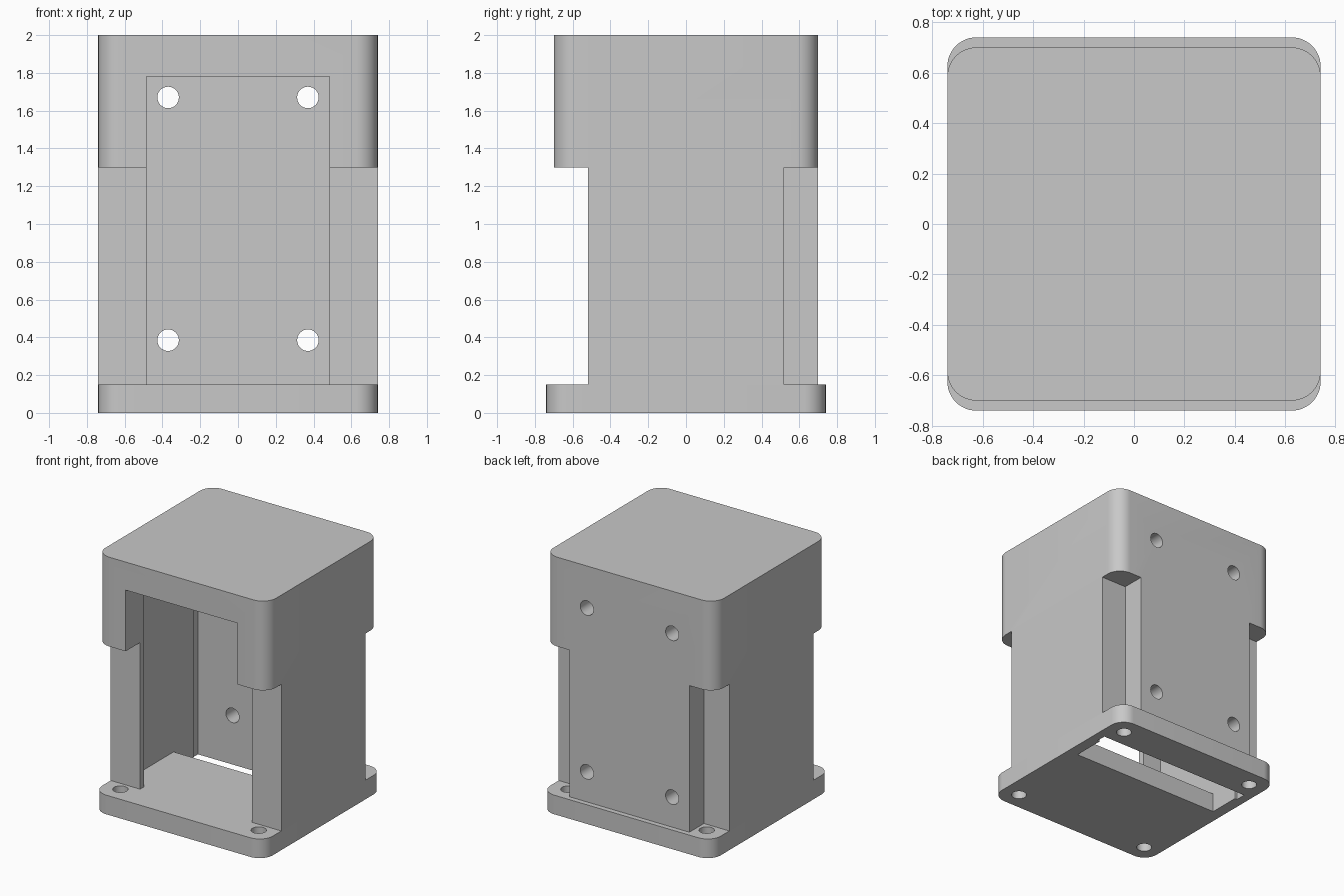
import bpy
import bmesh
import math

cube = bpy.data.objects.get("Cube")
if cube:
    bpy.data.objects.remove(cube, do_unlink=True)

BASE_TOP = 0.15
STEP = 1.3
CEILING = 1.78
TOP = 2.0

grey = bpy.data.materials.new("light_grey")
grey.use_nodes = True
grey.diffuse_color = (0.58, 0.58, 0.58, 1)
grey.node_tree.nodes["Principled BSDF"].inputs["Base Color"].default_value = grey.diffuse_color


def new_object(name, bm):
    bmesh.ops.recalc_face_normals(bm, faces=bm.faces)
    mesh = bpy.data.meshes.new(name)
    bm.to_mesh(mesh)
    bm.free()
    mesh.materials.append(grey)
    obj = bpy.data.objects.new(name, mesh)
    bpy.context.collection.objects.link(obj)
    return obj


def rounded_block(name, hx, hy, z0, z1, radius=0.115, steps=12):
    """Block with rounded vertical corners."""
    bm = bmesh.new()
    ring = []
    for i, (sx, sy) in enumerate([(1, 1), (-1, 1), (-1, -1), (1, -1)]):
        for k in range(steps + 1):
            a = math.pi / 2 * (i + k / steps)
            ring.append(bm.verts.new((sx * (hx - radius) + radius * math.cos(a),
                                      sy * (hy - radius) + radius * math.sin(a), z0)))
    face = bm.faces.new(ring)
    top = bmesh.ops.extrude_face_region(bm, geom=[face])["geom"]
    verts = [v for v in top if isinstance(v, bmesh.types.BMVert)]
    bmesh.ops.translate(bm, verts=verts, vec=(0, 0, z1 - z0))
    return new_object(name, bm)


def box_cutter(x, y, z):
    bm = bmesh.new()
    bmesh.ops.create_cube(bm, size=1)
    for v in bm.verts:
        v.co = [r[0] if c < 0 else r[1] for c, r in zip(v.co, (x, y, z))]
    return new_object("cutter", bm)


def hole_cutter(location, radius, depth, along_y=False):
    bm = bmesh.new()
    bmesh.ops.create_cone(bm, cap_ends=True, segments=32, radius1=radius,
                          radius2=radius, depth=depth)
    obj = new_object("cutter", bm)
    obj.location = location
    if along_y:
        obj.rotation_euler.x = math.pi / 2
    return obj


def carve(target, cutters):
    """Subtract the cutters, then discard them."""
    for cutter in cutters:
        cutter.hide_render = True
        mod = target.modifiers.new("cut", "BOOLEAN")
        mod.operation = "DIFFERENCE"
        mod.solver = "EXACT"
        mod.object = cutter
    bpy.context.view_layer.update()
    depsgraph = bpy.context.evaluated_depsgraph_get()
    mesh = bpy.data.meshes.new_from_object(target.evaluated_get(depsgraph))
    target.modifiers.clear()
    target.data = mesh
    for cutter in cutters:
        bpy.data.objects.remove(cutter, do_unlink=True)
    bpy.ops.object.select_all(action="DESELECT")
    target.select_set(True)
    bpy.context.view_layer.objects.active = target
    bpy.ops.object.shade_smooth_by_angle(angle=math.radians(30))


SIDES = (-1, 1)

# Base plate: cable slot and four mounting holes
base = rounded_block("base_plate", 0.74, 0.74, 0, BASE_TOP)
cuts = [box_cutter((-0.65, 0.65), (0.13, 0.46), (-1, 1)),
        box_cutter((-0.67, 0.67), (0.38, 0.46), (-1, 1))]
cuts += [hole_cutter((sx * 0.6, sy * 0.6, 0.1), 0.055, 1) for sx in SIDES for sy in SIDES]
carve(base, cuts)

# Housing: hollow inside, open front, stepped corners
housing = rounded_block("housing", 0.74, 0.70, BASE_TOP, TOP)
cuts = [box_cutter((-0.65, 0.65), (-0.47, 0.46), (-1, CEILING)),
        box_cutter((-0.67, 0.67), (0.38, 0.46), (-1, CEILING)),
        box_cutter((-0.485, 0.485), (-1, 0), (-1, CEILING)),
        box_cutter((-1, 1), (-1, -0.52), (-1, STEP))]
# Rear corner pockets above the mounting holes
cuts += [box_cutter(sorted((s * 0.52, s)), (0.52, 1), (-1, STEP)) for s in SIDES]
# Screw holes through the back wall
cuts += [hole_cutter((s * 0.37, 0.6, z), 0.057, 0.6, along_y=True)
         for s in SIDES for z in (0.385, 1.67)]
carve(housing, cuts)
